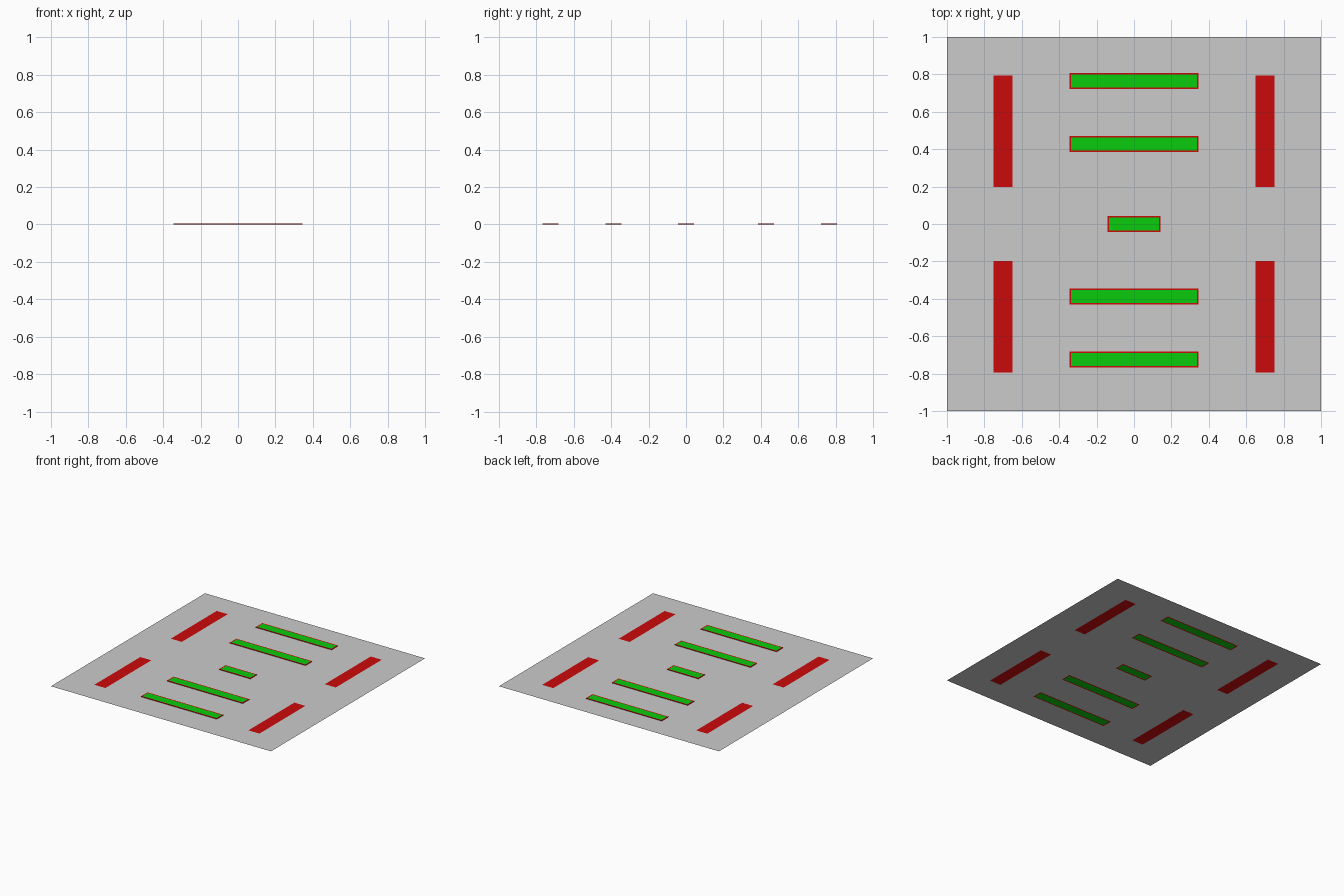
import bpy, bmesh

if "Cube" in bpy.data.objects:
    bpy.data.objects.remove(bpy.data.objects["Cube"])


def material(name, rgb):
    m = bpy.data.materials.new(name)
    m.diffuse_color = (*rgb, 1)
    m.use_nodes = True
    m.node_tree.nodes["Principled BSDF"].inputs["Base Color"].default_value = m.diffuse_color
    return m


RED = material("red", (0.6, 0.003, 0.003))
GREEN = material("green", (0.003, 0.6, 0.004))
PALE = material("pale_line", (0.6, 0.6, 0.6))


def finish(name, bm, mat=None):
    me = bpy.data.meshes.new(name)
    bm.to_mesh(me)
    bm.free()
    ob = bpy.data.objects.new(name, me)
    bpy.context.collection.objects.link(ob)
    if mat:
        me.materials.append(mat)
    return ob


def rect(bm, x0, x1, y0, y1, z=0.0):
    return bm.faces.new([bm.verts.new(p) for p in
                         ((x0, y0, z), (x1, y0, z), (x1, y1, z), (x0, y1, z))])


def box(bm, x0, x1, y0, y1, h):
    f = rect(bm, x0, x1, y0, y1)
    up = bmesh.ops.extrude_face_region(bm, geom=[f], use_keep_orig=True)["geom"]
    bmesh.ops.translate(bm, vec=(0, 0, h),
                        verts=[v for v in up if isinstance(v, bmesh.types.BMVert)])
    bmesh.ops.recalc_face_normals(bm, faces=bm.faces)


# Layout: beds (half length, centre y, line y range), strips (centre x, centre y, line x range)
beds = [(0.345, 0.765, 0.65, 0.875), (0.345, 0.428, 0.315, 0.54),
        (0.143, 0.0, -0.10, 0.105),
        (0.345, -0.388, -0.49, -0.27), (0.345, -0.725, -0.82, -0.60)]
strips = [(-0.7, 0.497, -0.82, -0.595), (0.7, 0.497, 0.57, 0.81),
          (-0.7, -0.495, -0.82, -0.575), (0.7, -0.495, 0.585, 0.81)]
BED, KERB, HIGH = 0.043, 0.009, 0.004
bed_rects = [(-h, h, y - BED, y + BED) for h, y, _, _ in beds]
strip_rects = [(x - 0.05, x + 0.05, y - 0.298, y + 0.298) for x, y, _, _ in strips]

# Ground sheet, left open where the beds and strips are set in
holes = bed_rects + strip_rects
xs = sorted({-1, 1} | {v for r in holes for v in r[:2]})
ys = sorted({-1, 1} | {v for r in holes for v in r[2:]})
bm = bmesh.new()
for x0, x1 in zip(xs, xs[1:]):
    for y0, y1 in zip(ys, ys[1:]):
        cx, cy = (x0 + x1) / 2, (y0 + y1) / 2
        if not any(a < cx < b and c < cy < d for a, b, c, d in holes):
            rect(bm, x0, x1, y0, y1)
bmesh.ops.remove_doubles(bm, verts=bm.verts, dist=1e-5)
finish("ground", bm)

# Red paved strips
for r in strip_rects:
    bm = bmesh.new()
    rect(bm, *r)
    finish("red_strip", bm, RED)

# Green beds with a red kerb
for x0, x1, y0, y1 in bed_rects:
    bm = bmesh.new()
    box(bm, x0, x1, y0, y0 + KERB, HIGH)
    box(bm, x0, x1, y1 - KERB, y1, HIGH)
    box(bm, x0, x0 + KERB, y0 + KERB, y1 - KERB, HIGH)
    box(bm, x1 - KERB, x1, y0 + KERB, y1 - KERB, HIGH)
    finish("bed_kerb", bm, RED)
    bm = bmesh.new()
    box(bm, x0 + KERB, x1 - KERB, y0 + KERB, y1 - KERB, HIGH)
    finish("bed_lawn", bm, GREEN)

# Thin bay lines on both sides of every bed and strip
W, LIFT, STEP = 0.001, 0.0004, 0.05
bm = bmesh.new()
for h, y, lo, hi in beds:
    n = 14 if h > 0.2 else 6
    for i in range(n):
        x = (i - (n - 1) / 2) * STEP
        rect(bm, x - W, x + W, lo, y - BED, LIFT)
        rect(bm, x - W, x + W, y + BED, hi, LIFT)
for x, y, lo, hi in strips:
    for i in range(12):
        v = y + (i - 5.5) * STEP
        rect(bm, lo, x - 0.05, v - W, v + W, LIFT)
        rect(bm, x + 0.05, hi, v - W, v + W, LIFT)
finish("bay_lines", bm, PALE)
